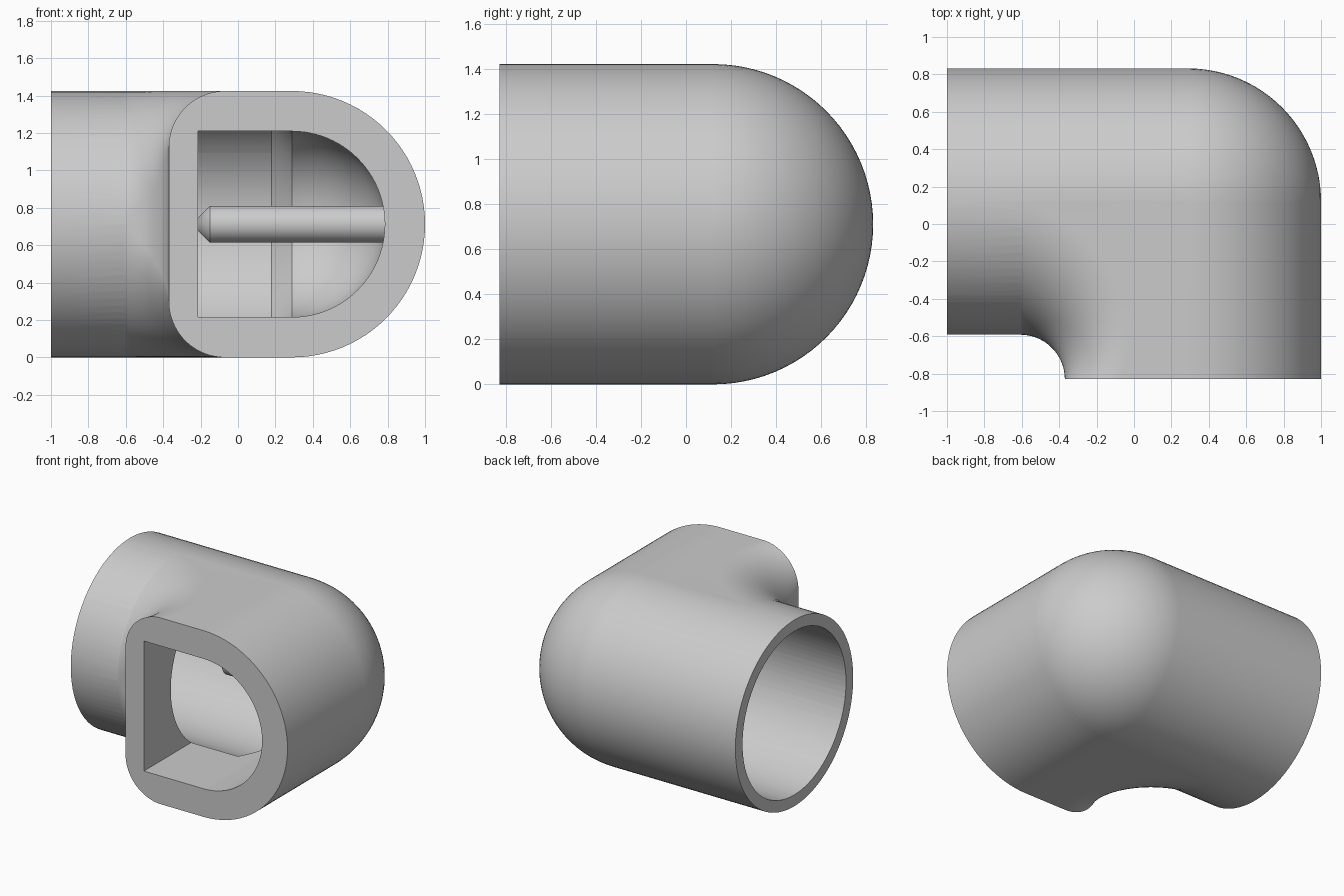
import bpy, bmesh
from math import sin, cos, pi, radians

cube = bpy.data.objects.get("Cube")
if cube:
    bpy.data.objects.remove(cube)

R = 0.712             # outer tube radius, also the height of the axis
CX, CY = 0.288, 0.12  # where the two tube axes meet
LEFT = -0.37          # flat side of the front branch
FRONT = -0.83
CORNER = 0.3          # rounding of the flat side at the front
BEND = CY - R - FRONT  # inner bend between the tubes, seen in plan
SEG = 96

grey = bpy.data.materials.new("plain grey")
grey.use_nodes = True
COLOUR = (0.6, 0.6, 0.6, 1)
grey.diffuse_color = COLOUR
grey.node_tree.nodes["Principled BSDF"].inputs["Base Color"].default_value = COLOUR


def finish(name, bm):
    bmesh.ops.remove_doubles(bm, verts=bm.verts, dist=1e-5)
    bmesh.ops.recalc_face_normals(bm, faces=bm.faces)
    mesh = bpy.data.meshes.new(name)
    bm.to_mesh(mesh)
    bm.free()
    mesh.materials.append(grey)
    ob = bpy.data.objects.new(name, mesh)
    bpy.context.collection.objects.link(ob)
    return ob


def lathe(name, profile):
    """Revolve (x, radius) points about the side tube's axis."""
    bm = bmesh.new()
    vs = [bm.verts.new((x, CY, R + r)) for x, r in profile]
    edges = [bm.edges.new(pair) for pair in zip(vs, vs[1:])]
    bmesh.ops.spin(bm, geom=vs + edges, cent=(0, CY, R), axis=(1, 0, 0),
                   angle=2 * pi, steps=SEG)
    return finish(name, bm)


def arc(x, z, r, a0, a1, steps):
    angles = [radians(a0 + (a1 - a0) * i / steps) for i in range(steps + 1)]
    return [(x + r * cos(a), z + r * sin(a)) for a in angles]


def dome(r):
    return arc(CX, 0, r, 90, 0, SEG // 4)[:-1] + [(CX + r, 0)]


def loft(name, rings):
    """Skin a row of closed rings and cap both ends."""
    bm = bmesh.new()
    rings = [[bm.verts.new(p) for p in ring] for ring in rings]
    for a, b in zip(rings, rings[1:]):
        for i in range(len(a)):
            j = (i + 1) % len(a)
            bm.faces.new((a[i], a[j], b[j], b[i]))
    bm.faces.new(rings[0])
    bm.faces.new(rings[-1])
    return finish(name, bm)


def prism(name, outline, y0, y1):
    """Extrude an (x, z) outline along y."""
    return loft(name, [[(x, y, z) for x, z in outline] for y in (y0, y1)])


def inner_bend(steps=32):
    """Sweep round the inner bend, the rounding growing to the full tube radius."""
    px = LEFT - BEND
    rings = []
    for i in range(steps + 1):
        t = i / steps
        c, s = cos(t * pi / 2), sin(t * pi / 2)
        rho = CORNER + (R - CORNER) * t
        far = (CX - px) / c if c * (CY - FRONT) > s * (CX - px) else (CY - FRONT) / s
        section = ([(far, 2 * R)]
                   + arc(BEND + rho, 2 * R - rho, rho, 90, 180, SEG // 4)
                   + arc(BEND + rho, rho, rho, 180, 270, SEG // 4)
                   + [(far, 0)])
        rings.append([(px + r * c, FRONT + r * s, z) for r, z in section])
    return loft("inner_bend", rings)


def combine(target, tool, operation):
    mod = target.modifiers.new(operation, "BOOLEAN")
    mod.operation, mod.solver, mod.object = operation, "EXACT", tool
    mod.use_self = mod.use_hole_tolerant = True
    bpy.context.view_layer.objects.active = target
    bpy.ops.object.modifier_apply(modifier=mod.name)
    bpy.data.objects.remove(tool)


# Outer body: domed side tube, round side of the branch and the inner bend
body = lathe("elbow_body", [(-1, 0), (-1, R)] + dome(R))
half_round = arc(CX, R, R, -90, 90, SEG // 2)
combine(body, prism("branch", half_round + [(0.1, 2 * R), (0.1, 0)], FRONT, CY), "UNION")
combine(body, inner_bend(), "UNION")

# Hollow: round bore with a tapered shoulder and narrower domed end
combine(body, lathe("bore", [(-1.1, 0), (-1.1, 0.625), (0.18, 0.625)] + dome(0.5)),
        "DIFFERENCE")

# Front opening, square on one side and round on the other
hole = arc(CX, R, 0.497, -90, 90, SEG // 2) + [(-0.215, R + 0.497), (-0.215, R - 0.497)]
combine(body, prism("opening", hole, FRONT - 0.1, CY), "DIFFERENCE")

# Pointed pin on the bore axis, rooted in the domed end
pin = lathe("centre_pin", [(-0.25, 0), (-0.15, 0.098), (0.93, 0.098), (0.93, 0)])

for ob in (body, pin):
    bpy.ops.object.select_all(action="DESELECT")
    ob.select_set(True)
    bpy.context.view_layer.objects.active = ob
    bpy.ops.object.shade_smooth_by_angle(angle=radians(25))
    normals = ob.modifiers.new("even shading", "WEIGHTED_NORMAL")
    normals.keep_sharp = True
